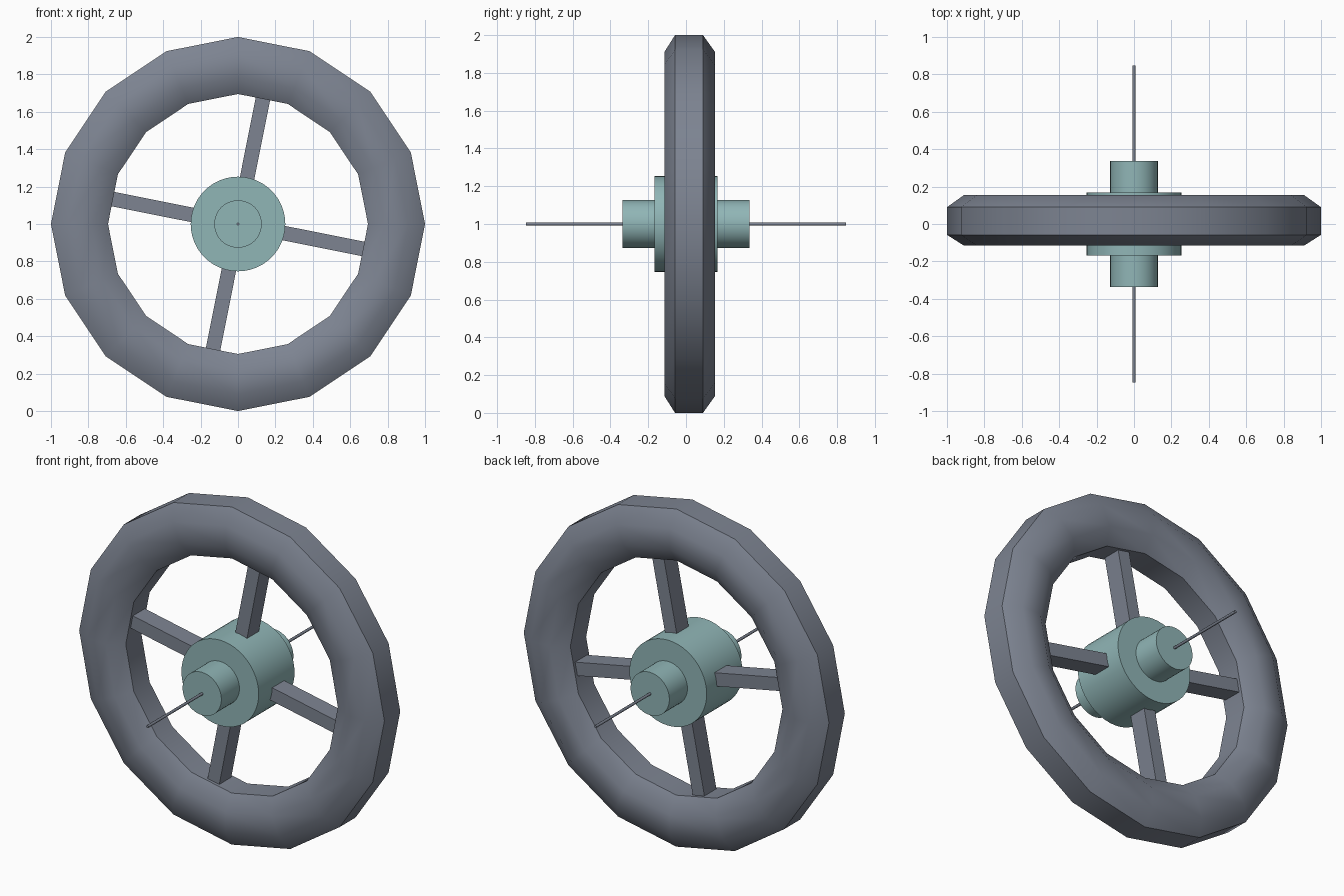
import bpy, bmesh, math
from mathutils import Matrix, Vector

cube = bpy.data.objects.get("Cube")
if cube:
    bpy.data.objects.remove(cube, do_unlink=True)


def material(name, rgb):
    m = bpy.data.materials.new(name)
    m.use_nodes = True
    m.diffuse_color = (*rgb, 1)
    bsdf = next(n for n in m.node_tree.nodes if n.type == 'BSDF_PRINCIPLED')
    bsdf.inputs["Base Color"].default_value = (*rgb, 1)
    return m


GREY = material("slate grey", (0.205, 0.23, 0.285))
TEAL = material("pale teal", (0.28, 0.465, 0.47))
CENTRE = Vector((0, 0, 1))


def finish(name, bm, mat, smooth=None):
    bmesh.ops.recalc_face_normals(bm, faces=bm.faces)
    mesh = bpy.data.meshes.new(name)
    bm.to_mesh(mesh)
    bm.free()
    mesh.materials.append(mat)
    ob = bpy.data.objects.new(name, mesh)
    ob.location = CENTRE
    bpy.context.collection.objects.link(ob)
    if smooth is not None:
        bpy.ops.object.select_all(action='DESELECT')
        ob.select_set(True)
        bpy.context.view_layer.objects.active = ob
        bpy.ops.object.shade_smooth_by_angle(angle=math.radians(smooth))
    return ob


def revolve(name, profile, sides, mat, closed, smooth):
    """Turn a (radius, y) profile round the y axis; open profiles get end caps."""
    bm = bmesh.new()
    rings = []
    for r, y in profile:
        angles = [2 * math.pi * i / sides for i in range(sides)]
        rings.append([bm.verts.new((r * math.cos(a), y, r * math.sin(a))) for a in angles])
    pairs = list(zip(rings, rings[1:]))
    if closed:
        pairs.append((rings[-1], rings[0]))
    else:
        bm.faces.new(rings[0])
        bm.faces.new(rings[-1])
    for a, b in pairs:
        for i in range(sides):
            j = (i + 1) % sides
            bm.faces.new((a[i], a[j], b[j], b[i]))
    return finish(name, bm, mat, smooth)


# Rim: eight-sided section swept round sixteen segments
revolve("rim", [(1.0, -0.058), (1.0, 0.09), (0.91, 0.154), (0.785, 0.154),
                (0.695, 0.09), (0.695, -0.058), (0.785, -0.115), (0.91, -0.115)],
        16, GREY, True, 40)

# Hub drum with a narrower boss at each end
revolve("hub", [(0.127, -0.337), (0.127, -0.168), (0.253, -0.168),
                (0.253, 0.168), (0.127, 0.168), (0.127, 0.337)],
        48, TEAL, False, 30)

# Thin axle pin
revolve("axle", [(0.008, -0.848), (0.008, 0.848)], 8, GREY, False, 50)

# Four spokes, turned slightly off the vertical
for i in range(4):
    bm = bmesh.new()
    bmesh.ops.create_cube(bm, size=1)
    bmesh.ops.scale(bm, vec=(0.078, 0.112, 0.58), verts=bm.verts)
    bmesh.ops.translate(bm, vec=(0, 0.016, 0.48), verts=bm.verts)
    turn = Matrix.Rotation(math.radians(11.25 + 90 * i), 3, 'Y')
    bmesh.ops.rotate(bm, cent=(0, 0, 0), matrix=turn, verts=bm.verts)
    finish(f"spoke_{i + 1}", bm, GREY)
